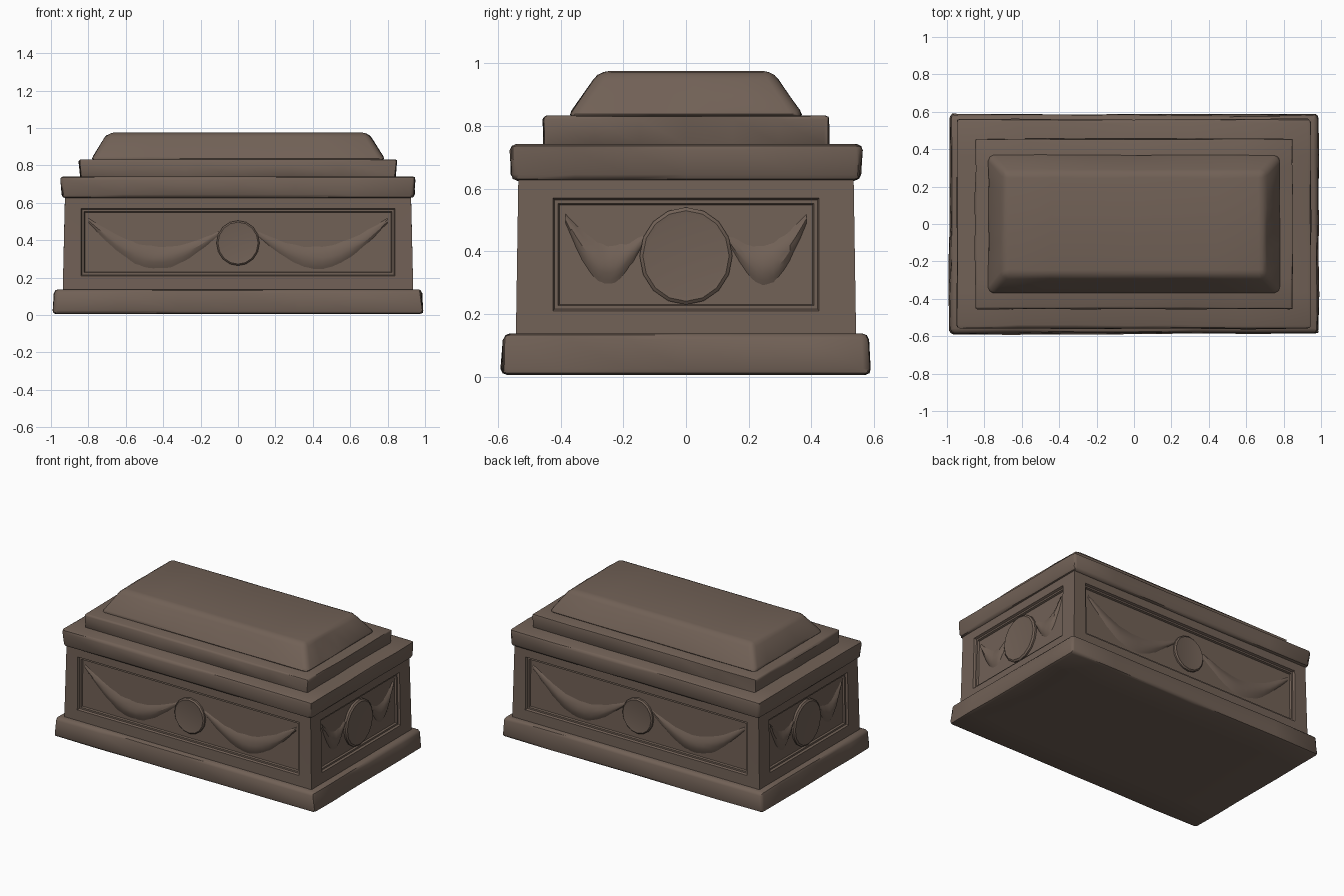
import bpy, bmesh, math, random
from mathutils import Matrix, Vector

if "Cube" in bpy.data.objects:
    bpy.data.objects.remove(bpy.data.objects["Cube"])

random.seed(4)
stone = bpy.data.materials.new("brown stone")
stone.diffuse_color = (0.165, 0.119, 0.093, 1)
stone.use_nodes = True
stone.node_tree.nodes["Principled BSDF"].inputs["Base Color"].default_value = stone.diffuse_color


def finish(bm, name, angle=30):
    bmesh.ops.recalc_face_normals(bm, faces=bm.faces)
    mesh = bpy.data.meshes.new(name)
    bm.to_mesh(mesh)
    bm.free()
    mesh.materials.append(stone)
    ob = bpy.data.objects.new(name, mesh)
    bpy.context.collection.objects.link(ob)
    bpy.ops.object.select_all(action='DESELECT')
    ob.select_set(True)
    bpy.context.view_layer.objects.active = ob
    bpy.ops.object.shade_smooth_by_angle(angle=math.radians(angle))
    return ob


def block_mesh(z0, z1, lower, upper):
    """Box whose lower and upper half sizes may differ."""
    bm = bmesh.new()
    bmesh.ops.create_cube(bm, size=2)
    for v in bm.verts:
        hx, hy = upper if v.co.z > 0 else lower
        v.co = (v.co.x * hx, v.co.y * hy, z1 if v.co.z > 0 else z0)
    return bm


def slab(name, z0, z1, lower, upper, bevel, segments=2, wear=0.004):
    """Worn stone slab with softened edges."""
    bm = block_mesh(z0, z1, lower, upper)
    bmesh.ops.bevel(bm, geom=bm.edges[:], offset=bevel, segments=segments,
                    profile=0.5, affect='EDGES')
    long_edges = [e for e in bm.edges if e.calc_length() > 0.5]
    bmesh.ops.subdivide_edges(bm, edges=long_edges, cuts=5, use_grid_fill=True)
    for v in bm.verts:
        v.co.x += random.uniform(-wear, wear)
        v.co.y += random.uniform(-wear, wear)
    return finish(bm, name, 40)


# Plinth, cornice, lid step and sloping lid
slab("plinth", 0.005, 0.138, (0.99, 0.59), (0.98, 0.58), 0.02)
slab("cornice", 0.625, 0.742, (0.94, 0.555), (0.95, 0.562), 0.02)
slab("lid_step", 0.73, 0.833, (0.84, 0.455), (0.85, 0.455), 0.012)
slab("lid_top", 0.825, 0.975, (0.79, 0.38), (0.695, 0.275), 0.03, 3, 0.003)

# Chest body with a stepped recessed panel on each side
bm = block_mesh(0.13, 0.64, (0.937, 0.543), (0.925, 0.535))
walls = [f for f in bm.faces if abs(f.normal.z) < 0.5]
bmesh.ops.inset_individual(bm, faces=walls, thickness=0.05)
for f in walls:
    on_end = abs(f.normal.x) > 0.5
    for v in f.verts:
        high = v.co.z > 0.4
        v.co.z = 0.57 if high else 0.21
        if on_end:
            v.co.x = math.copysign(0.927 if high else 0.935, v.co.x)
            v.co.y = math.copysign(0.425, v.co.y)
        else:
            v.co.y = math.copysign(0.536 if high else 0.541, v.co.y)
            v.co.x = math.copysign(0.84, v.co.x)
bmesh.ops.inset_individual(bm, faces=walls, thickness=0.008, depth=-0.014)
bmesh.ops.inset_individual(bm, faces=walls, thickness=0.016, depth=0.0)
bmesh.ops.inset_individual(bm, faces=walls, thickness=0.006, depth=-0.012)
finish(bm, "chest_body")


def medallion(name, radius, z, turn, dist):
    """Shallow domed disc standing on a panel."""
    bm = bmesh.new()
    rings = [(1.0, -0.02), (1.0, 0.012), (0.93, 0.02), (0.84, 0.018)]
    loops = []
    for scale, out in rings:
        loops.append([bm.verts.new((math.cos(a) * radius * scale, -dist - out,
                                    z + math.sin(a) * radius * 1.05 * scale))
                      for a in (i * math.tau / 16 for i in range(16))])
    for a, b in zip(loops, loops[1:]):
        for i in range(16):
            j = (i + 1) % 16
            bm.faces.new((a[i], a[j], b[j], b[i]))
    bm.faces.new(loops[-1])
    bm.faces.new(loops[0])
    bmesh.ops.rotate(bm, verts=bm.verts, matrix=Matrix.Rotation(turn, 3, 'Z'))
    finish(bm, name)


def swag(name, start, end, turn, dist, sag):
    """Hanging cloth garland, thick in the middle, thin at the ends."""
    bm = bmesh.new()
    steps, across = 14, 6
    rows = []
    for i in range(steps + 1):
        t = i / steps
        u = start + (end - start) * t
        belly = math.sin(math.pi * t)
        top = 0.45 + 0.07 * t - sag * belly
        height = 0.03 + 0.11 * belly
        row = []
        for k in range(across + 1):
            s = k / across
            out = (0.008 + 0.012 * belly) * math.sin(math.pi * s)
            out += random.uniform(-0.002, 0.002) - 0.003
            row.append(bm.verts.new((u, -dist - out, top - height * s)))
        rows.append(row)
    for a, b in zip(rows, rows[1:]):
        for k in range(across):
            bm.faces.new((a[k], b[k], b[k + 1], a[k + 1]))
    bmesh.ops.rotate(bm, verts=bm.verts, matrix=Matrix.Rotation(turn, 3, 'Z'))
    # Face the relief away from the chest
    outward = Matrix.Rotation(turn, 3, 'Z') @ Vector((0, -1, 0))
    ob = finish(bm, name, 25)
    if sum((p.normal.dot(outward) for p in ob.data.polygons)) < 0:
        ob.data.flip_normals()


# Carved medallions and garlands on all four panels
sides = [("front", 0, 0.512, 0.115, 0.80, 0.11),
         ("right", 90, 0.906, 0.148, 0.385, 0.06),
         ("back", 180, 0.512, 0.115, 0.80, 0.11),
         ("left", 270, 0.906, 0.148, 0.385, 0.06)]
for side, degrees, dist, radius, reach, sag in sides:
    turn = math.radians(degrees)
    medallion(side + "_medallion", radius, 0.385, turn, dist)
    for half, sign in (("a", -1), ("b", 1)):
        swag(side + "_garland_" + half, sign * (radius - 0.01), sign * reach,
             turn, dist, sag)
